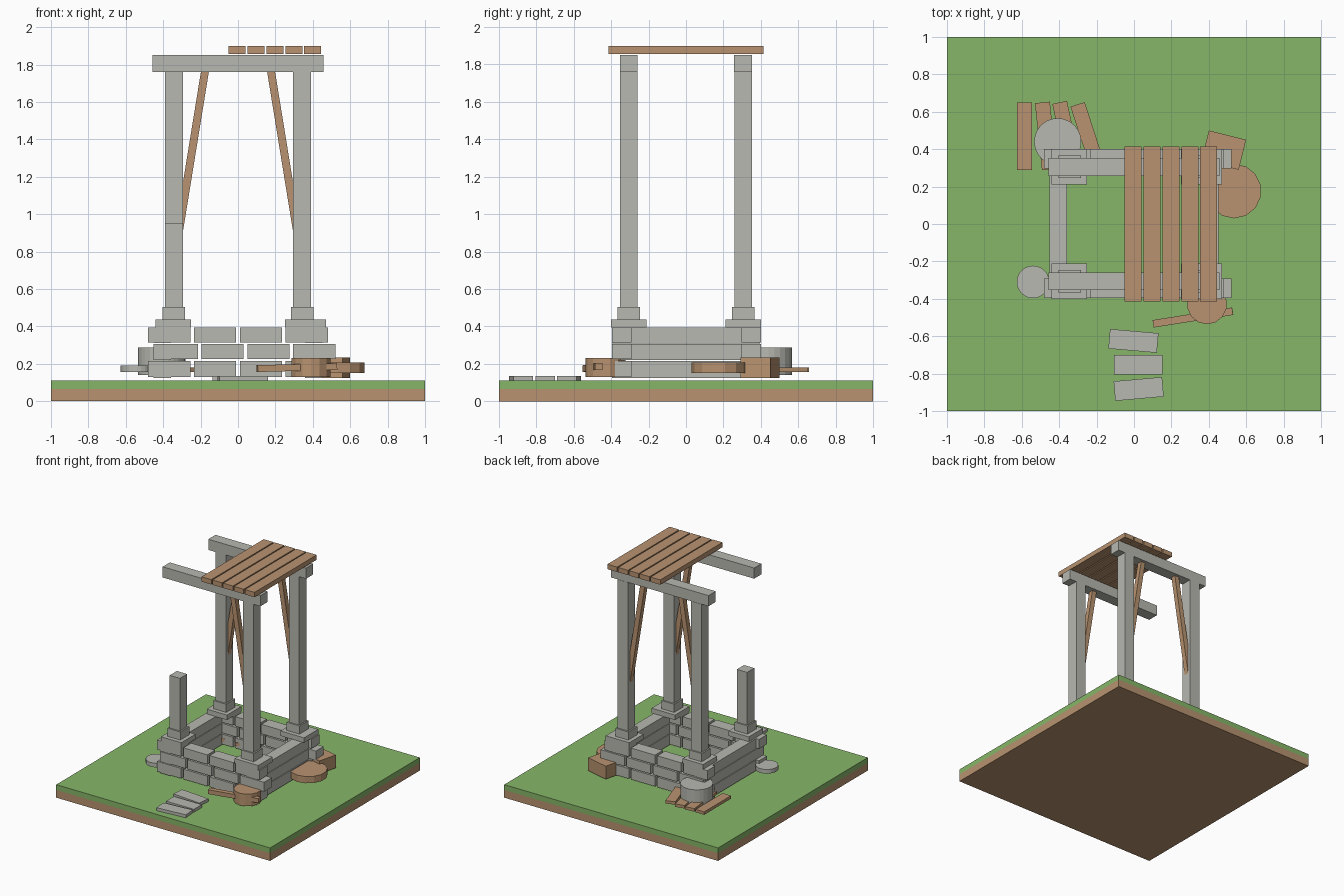
import bpy, bmesh, math
from mathutils import Matrix, Vector

if "Cube" in bpy.data.objects:
    bpy.data.objects.remove(bpy.data.objects["Cube"])


def material(name, col):
    m = bpy.data.materials.new(name)
    m.diffuse_color = (*col, 1)
    m.use_nodes = True
    m.node_tree.nodes["Principled BSDF"].inputs["Base Color"].default_value = m.diffuse_color
    return m


STONE = material("grey stone", (0.48, 0.48, 0.44))
WOOD = material("brown wood", (0.48, 0.29, 0.16))
GRASS = material("green grass", (0.24, 0.47, 0.14))


def finish(name, bm, mat):
    me = bpy.data.meshes.new(name)
    bm.to_mesh(me)
    bm.free()
    me.materials.append(mat)
    ob = bpy.data.objects.new(name, me)
    bpy.context.collection.objects.link(ob)
    return ob


def block(name, mat, center, size, turn=0, tilt=0, axis='Y'):
    """Box given by centre and size, turned about z and tilted (degrees)."""
    bm = bmesh.new()
    bmesh.ops.create_cube(bm, size=1)
    bm.transform(Matrix.Translation(center)
                 @ Matrix.Rotation(math.radians(turn), 4, 'Z')
                 @ Matrix.Rotation(math.radians(tilt), 4, axis)
                 @ Matrix.Diagonal((*size, 1)))
    return finish(name, bm, mat)


def span(name, mat, x0, x1, y0, y1, z0, z1):
    return block(name, mat, ((x0 + x1) / 2, (y0 + y1) / 2, (z0 + z1) / 2),
                 (x1 - x0, y1 - y0, z1 - z0))


def disc(name, mat, x, y, r, z0, z1, sides):
    bm = bmesh.new()
    bmesh.ops.create_cone(bm, cap_ends=True, segments=sides, radius1=r, radius2=r,
                          depth=z1 - z0)
    bm.transform(Matrix.Translation((x, y, (z0 + z1) / 2)))
    return finish(name, bm, mat)


# Ground tile
span("ground_soil", WOOD, -1, 1, -1, 1, 0, 0.065)
span("ground_grass", GRASS, -1, 1, -1, 1, 0.065, 0.11)

# Brick foundation: three courses, staggered on front and back
courses = [(0.13, 0.215, -0.48), (0.225, 0.305, -0.44), (0.315, 0.395, -0.48)]
for row, (z0, z1, start) in enumerate(courses):
    for side, y in (("front", -0.343), ("back", 0.348)):
        for i in range(4):
            x = start + 0.245 * i
            span(f"{side}_brick_{row}_{i}", STONE, x, x + 0.225, y - 0.052, y + 0.052, z0, z1)
    for side, x in (("left", -0.405), ("right", 0.405)):
        span(f"{side}_wall_course_{row}", STONE, x - 0.048, x + 0.048,
             -0.395, 0.395, z0 - 0.005, z1)

# Posts with stepped bases; the front left post is broken off
for sx, xn in ((-1, "left"), (1, "right")):
    for sy, yn in ((-1, "front"), (1, "back")):
        n = f"{yn}_{xn}"
        x, y = sx * 0.343, sy * 0.306
        top = 0.95 if n == "front_left" else 1.76
        wide = 0.19 if sx < 0 else 0.22
        block(n + "_base", STONE, (sx * (0.25 + wide / 2), y, 0.415), (wide, 0.19, 0.042))
        block(n + "_collar", STONE, (x, y, 0.47), (0.12, 0.12, 0.07))
        span(n + "_post", STONE, x - 0.048, x + 0.048, y - 0.048, y + 0.048, 0.43, top)
        # Leaning wooden brace under the beam
        if n != "front_left":
            a, b = Vector((sx * 0.32, y, 0.88)), Vector((sx * 0.174, y, 1.78))
            lean = math.degrees(math.atan2(b.x - a.x, b.z - a.z))
            block(n + "_brace", WOOD, (a + b) / 2, (0.042, 0.042, (b - a).length), 0, lean)

# Top beams
for y, n in ((-0.306, "front"), (0.304, "back")):
    span(n + "_beam", STONE, -0.457, 0.457, y - 0.048, y + 0.048, 1.76, 1.85)

# Remaining roof planks
for i in range(5):
    x = -0.05 + 0.101 * i
    span(f"roof_plank_{i}", WOOD, x, x + 0.091, -0.415, 0.415, 1.857, 1.898)

# Stepping stones in front
for i, (x, y, turn) in enumerate([(-0.003, -0.625, -5), (0.022, -0.753, 0), (0.025, -0.882, 5)]):
    block(f"step_stone_{i}", STONE, (x, y, 0.122), (0.26, 0.105, 0.026), turn)

# Fanned pile of loose planks at the back left
for i, (x, y, turn) in enumerate([(-0.585, 0.47, 0), (-0.471, 0.471, 6),
                                  (-0.36, 0.474, 12), (-0.246, 0.468, 18)]):
    block(f"loose_plank_{i}", WOOD, (x, y, 0.168), (0.08, 0.36, 0.025), turn)

# Scattered rubble
disc("round_stone_large", STONE, -0.408, 0.44, 0.126, 0.14, 0.287, 24)
disc("round_stone_small", STONE, -0.54, -0.31, 0.087, 0.155, 0.19, 24)
disc("wood_disc", WOOD, 0.535, 0.176, 0.146, 0.15, 0.207, 14)
disc("wood_stump", WOOD, 0.39, -0.43, 0.106, 0.13, 0.232, 14)
block("wood_crate", WOOD, (0.48, 0.395, 0.18), (0.205, 0.165, 0.11), -14)
block("fallen_pole", WOOD, (0.315, -0.5, 0.18), (0.43, 0.04, 0.036), 9, -1.5)
